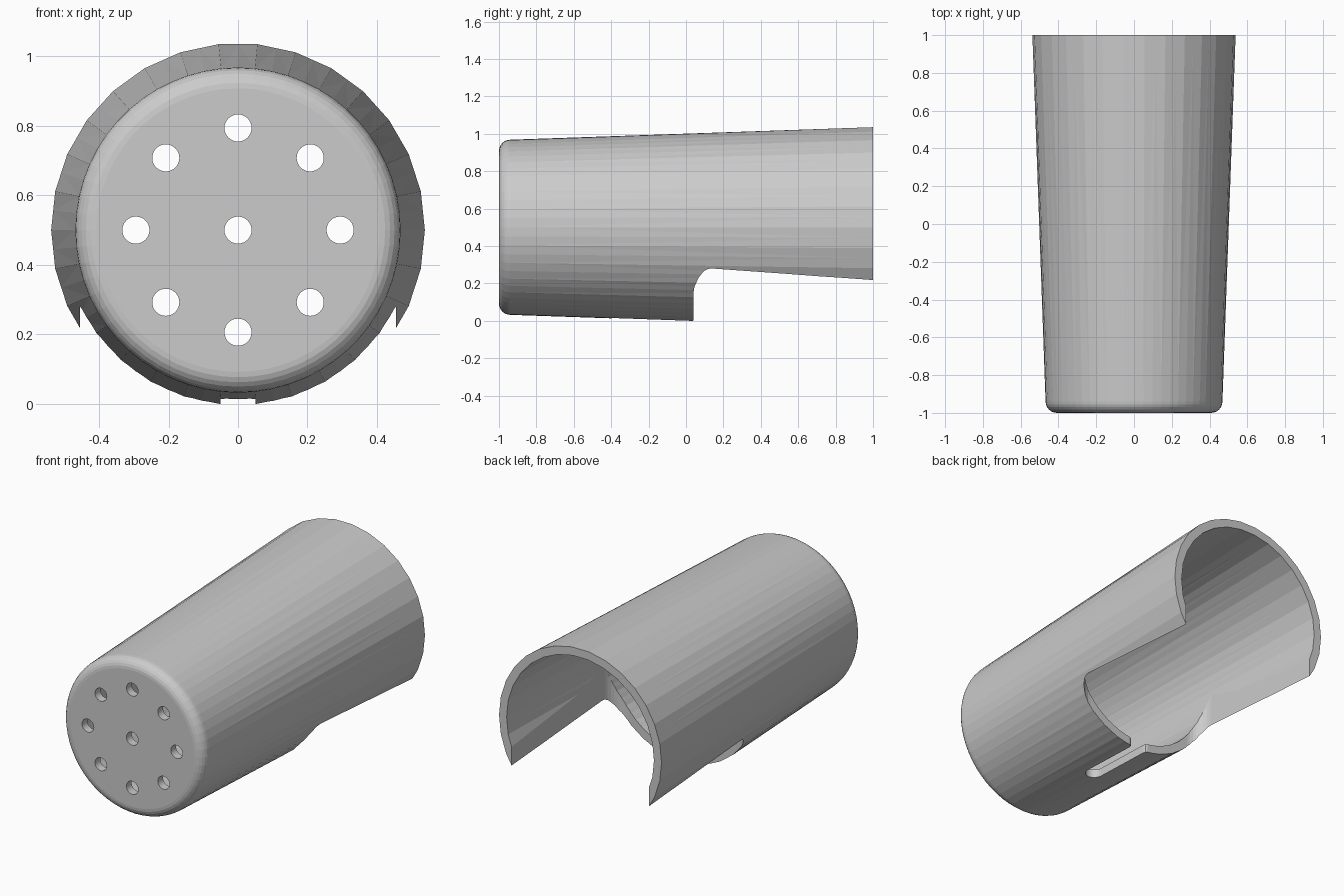
import bpy, bmesh
from math import sin, cos, pi, radians

if "Cube" in bpy.data.objects:
    bpy.data.objects.remove(bpy.data.objects["Cube"])

N = 60            # fine at the closed end, easing to 30 flat sides at the open rim
WALL = 0.05
AXIS_Z = 0.5


def outer_r(y):
    return 0.502 + 0.036 * y


def make_object(name, bm):
    bmesh.ops.recalc_face_normals(bm, faces=bm.faces)
    mesh = bpy.data.meshes.new(name)
    bm.to_mesh(mesh)
    bm.free()
    obj = bpy.data.objects.new(name, mesh)
    bpy.context.collection.objects.link(obj)
    return obj


def cut(target, cutter):
    cutter.hide_render = True
    mod = target.modifiers.new("cut", 'BOOLEAN')
    mod.operation = 'DIFFERENCE'
    mod.solver = 'EXACT'
    mod.object = cutter
    bpy.context.view_layer.objects.active = target
    bpy.ops.object.modifier_apply(modifier=mod.name)
    bpy.data.objects.remove(cutter, do_unlink=True)


# Tapered cup: inside floor, rim, outside wall, rounded closed end
profile = [(outer_r(-0.95) - WALL, -0.95), (outer_r(1) - WALL, 1.0), (outer_r(1), 1.0)]
ROUND = 0.06
r0 = outer_r(-1 + ROUND) - ROUND
for i in range(7):
    a = i / 6 * pi / 2
    profile.append((r0 + ROUND * cos(a), -1 + ROUND - ROUND * sin(a)))

bm = bmesh.new()
rings = []
for r, y in profile:
    ring = []
    for k in range(N):
        a = 2 * pi * k / N
        flat = cos(radians(6)) if (k % 2 == 0 and y > 0.9) else 1.0
        ring.append(bm.verts.new((r * flat * sin(a), y, AXIS_Z + r * flat * cos(a))))
    rings.append(ring)
for a, b in zip(rings, rings[1:]):
    for k in range(N):
        j = (k + 1) % N
        bm.faces.new((a[k], a[j], b[j], b[k]))
bm.faces.new(rings[0])
bm.faces.new(rings[-1])
# split the twisted wall quads into clean triangles
bmesh.ops.triangulate(bm, faces=[f for f in bm.faces if len(f.verts) == 4])
cup = make_object("tapered_cup", bm)

# Underside opening with rounded corners and a narrow slot running forward
half = [(0.455, 1.3)]
for i in range(9):
    a = i / 8 * pi / 2
    half.append((0.355 + 0.1 * cos(a), 0.14 - 0.1 * sin(a)))
half += [(0.065, 0.04), (0.054, 0.036), (0.05, 0.025)]
for i in range(6):
    a = i / 6 * pi / 2
    half.append((0.05 * cos(a), -0.35 - 0.05 * sin(a)))
outline = half + [(0, -0.4)] + [(-x, y) for x, y in reversed(half)]
bm = bmesh.new()
base = bm.faces.new([bm.verts.new((x, y, -0.3)) for x, y in outline])
ext = bmesh.ops.extrude_face_region(bm, geom=[base])
for v in ext["geom"]:
    if isinstance(v, bmesh.types.BMVert):
        v.co.z = 0.5
cut(cup, make_object("opening_cutter", bm))

# Nine round holes through the closed end
bm = bmesh.new()
centres = [(0, 0)] + [(0.294 * sin(k * pi / 4), 0.294 * cos(k * pi / 4)) for k in range(8)]
for cx, cz in centres:
    loops = [[bm.verts.new((cx + 0.039 * cos(2 * pi * i / 32), y,
                            AXIS_Z + cz + 0.039 * sin(2 * pi * i / 32)))
              for i in range(32)] for y in (-1.1, -0.85)]
    for i in range(32):
        j = (i + 1) % 32
        bm.faces.new((loops[0][i], loops[0][j], loops[1][j], loops[1][i]))
    bm.faces.new(loops[0])
    bm.faces.new(loops[1])
cut(cup, make_object("hole_cutter", bm))
